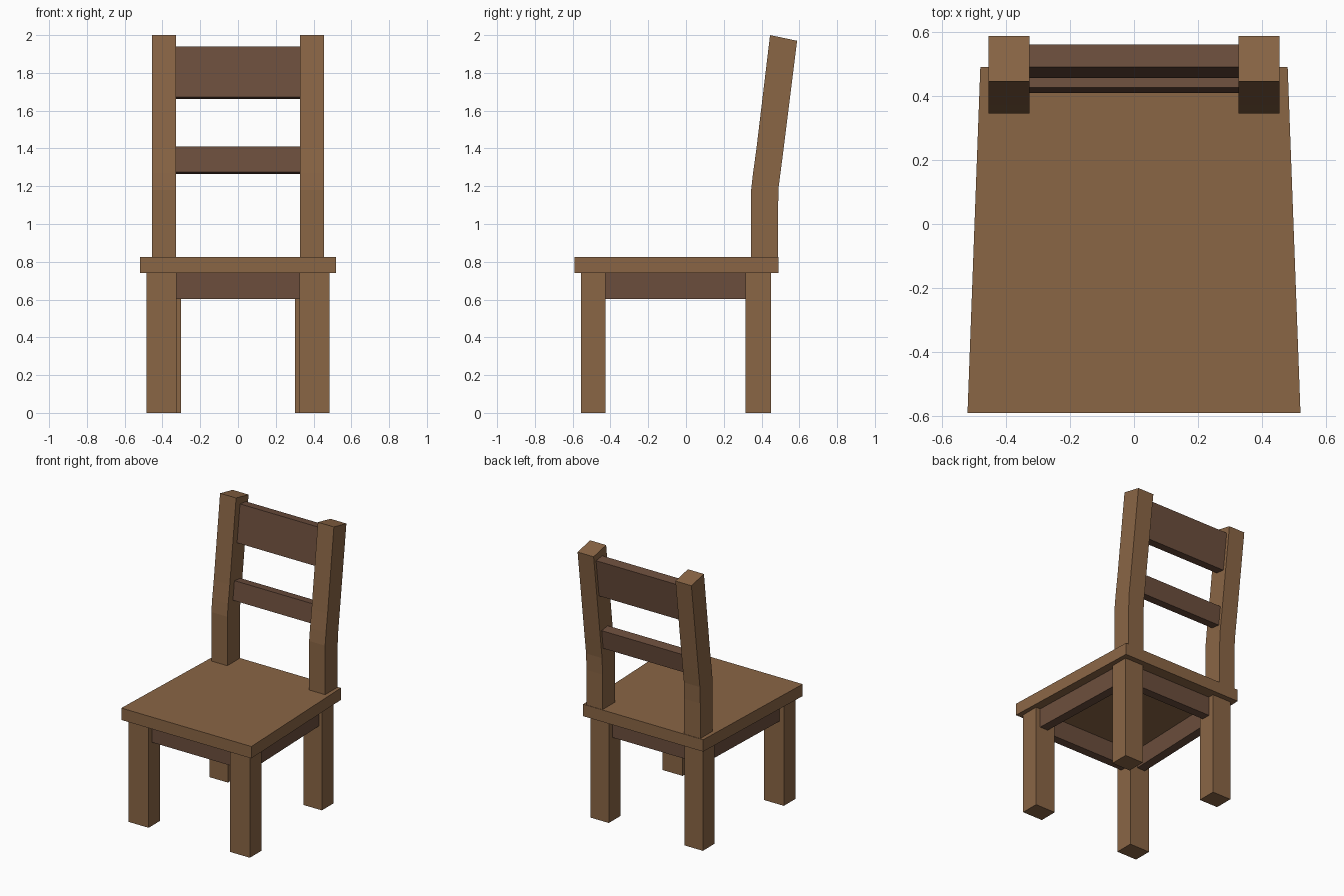
import bpy
import bmesh

if "Cube" in bpy.data.objects:
    bpy.data.objects.remove(bpy.data.objects["Cube"])


def material(name, rgb):
    m = bpy.data.materials.new(name)
    m.diffuse_color = (*rgb, 1.0)
    m.use_nodes = True
    m.node_tree.nodes["Principled BSDF"].inputs["Base Color"].default_value = m.diffuse_color
    return m


LIGHT = material("light_wood", (0.255, 0.132, 0.060))
DARK = material("dark_wood", (0.150, 0.076, 0.046))


def prism(name, outline, offset, mat):
    """Extrude a flat outline of 3D points along an offset vector."""
    bm = bmesh.new()
    face = bm.faces.new([bm.verts.new(p) for p in outline])
    new = bmesh.ops.extrude_face_region(bm, geom=[face])["geom"]
    bmesh.ops.translate(bm, vec=offset,
                        verts=[v for v in new if isinstance(v, bmesh.types.BMVert)])
    bmesh.ops.recalc_face_normals(bm, faces=bm.faces)
    mesh = bpy.data.meshes.new(name)
    bm.to_mesh(mesh)
    bm.free()
    mesh.materials.append(mat)
    obj = bpy.data.objects.new(name, mesh)
    bpy.context.collection.objects.link(obj)
    return obj


def slab(name, xy, z0, z1, mat):
    return prism(name, [(x, y, z0) for x, y in xy], (0, 0, z1 - z0), mat)


def box(name, x0, x1, y0, y1, z0, z1, mat):
    return slab(name, [(x0, y0), (x1, y0), (x1, y1), (x0, y1)], z0, z1, mat)


def side_profile(name, yz, x0, x1, mat):
    return prism(name, [(x0, y, z) for y, z in yz], (x1 - x0, 0, 0), mat)


# Seat, tapering towards the back
slab("seat", [(-0.52, -0.59), (0.52, -0.59), (0.48, 0.49), (-0.48, 0.49)],
     0.74, 0.826, LIGHT)

# Back post profile: upright, then leaning backwards
POST = [(0.345, 0.82), (0.345, 1.18), (0.355, 1.27), (0.373, 1.40), (0.445, 2.0),
        (0.588, 1.97), (0.508, 1.33), (0.491, 1.20), (0.487, 1.08), (0.487, 0.82)]

# Legs, back posts and side aprons on both sides
for side, s in (("left", -1), ("right", 1)):
    box(f"front_leg_{side}", s * 0.325, s * 0.485, -0.557, -0.425, 0, 0.742, LIGHT)
    box(f"back_leg_{side}", s * 0.302, s * 0.45, 0.315, 0.45, 0, 0.742, LIGHT)
    side_profile(f"back_post_{side}", POST, s * 0.327, s * 0.455, LIGHT)
    slab(f"side_apron_{side}",
         [(s * 0.45, -0.43), (s * 0.425, 0.32), (s * 0.36, 0.32), (s * 0.385, -0.43)],
         0.602, 0.742, DARK)

# Front and back aprons
box("front_apron", -0.33, 0.33, -0.517, -0.455, 0.602, 0.742, DARK)
box("back_apron", -0.31, 0.31, 0.345, 0.408, 0.602, 0.742, DARK)

# Slats, tilted with the back posts
side_profile("upper_slat", [(0.456, 1.672), (0.49, 1.94), (0.56, 1.931), (0.526, 1.663)],
             -0.33, 0.33, DARK)
side_profile("lower_slat", [(0.409, 1.275), (0.426, 1.41), (0.496, 1.401), (0.479, 1.266)],
             -0.33, 0.33, DARK)
